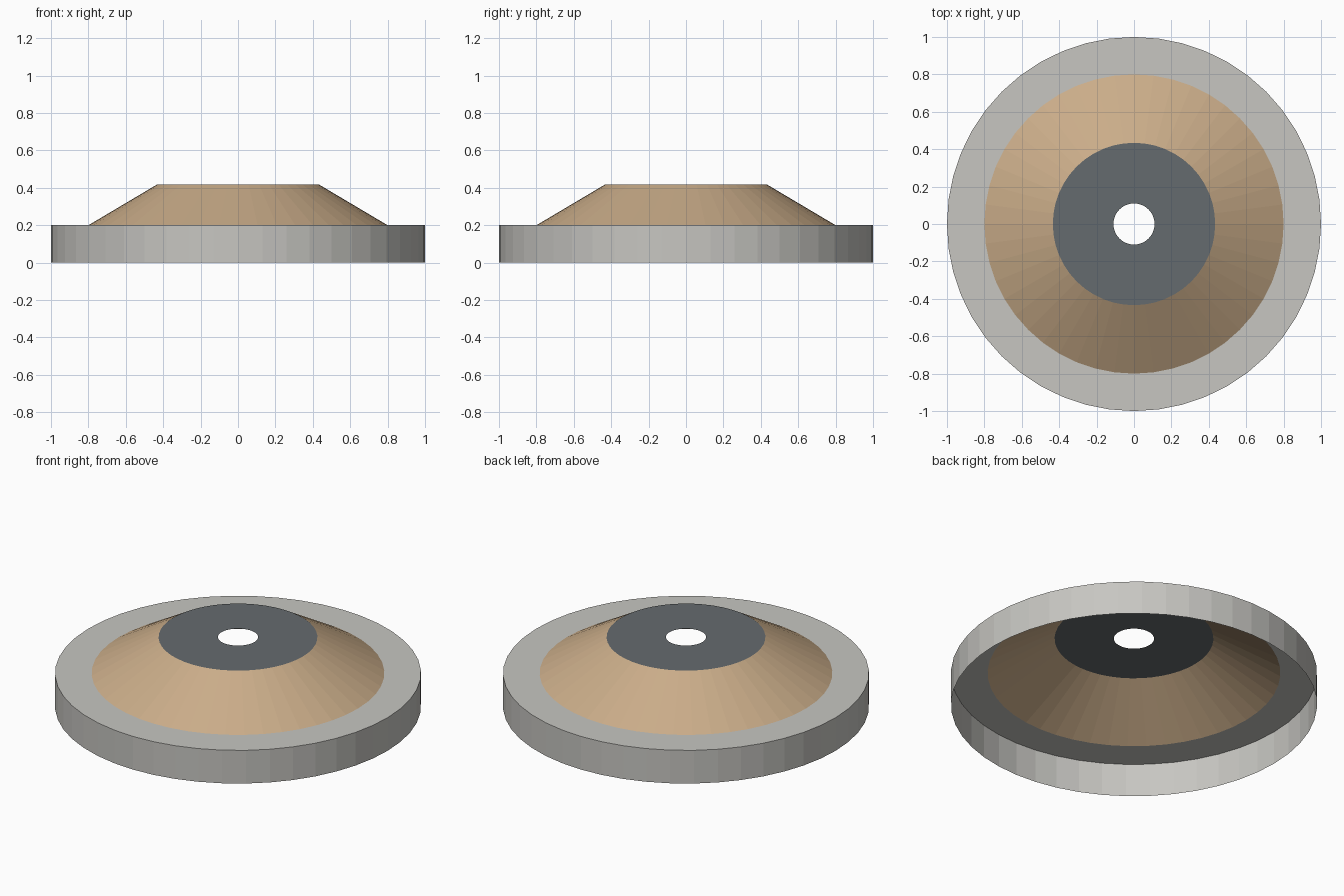
import bpy
import bmesh
from math import cos, sin, tau

SIDES = 48

cube = bpy.data.objects.get("Cube")
if cube:
    bpy.data.objects.remove(cube, do_unlink=True)


def material(name, rgb):
    mat = bpy.data.materials.new(name)
    mat.use_nodes = True
    colour = (*rgb, 1.0)
    mat.diffuse_color = colour
    mat.node_tree.nodes["Principled BSDF"].inputs["Base Color"].default_value = colour
    return mat


def lathe(name, profile, mat):
    """Spin (radius, height) points into an open, flat-faced shell."""
    bm = bmesh.new()
    rings = [[bm.verts.new((r * cos(tau * i / SIDES), r * sin(tau * i / SIDES), z))
              for i in range(SIDES)] for r, z in profile]
    for low, high in zip(rings, rings[1:]):
        for i in range(SIDES):
            j = (i + 1) % SIDES
            bm.faces.new((low[i], low[j], high[j], high[i]))
    mesh = bpy.data.meshes.new(name)
    bm.to_mesh(mesh)
    bm.free()
    mesh.materials.append(mat)
    obj = bpy.data.objects.new(name, mesh)
    bpy.context.collection.objects.link(obj)
    return obj


grey = material("pale grey", (0.57, 0.565, 0.535))
tan = material("warm tan", (0.59, 0.415, 0.25))
slate = material("dark slate", (0.13, 0.147, 0.157))

# Outer wall and flat rim, open underneath
lathe("outer_rim", [(1.0, 0.0), (1.0, 0.2), (0.8, 0.2)], grey)
# Sloping cone
lathe("sloped_cone", [(0.8, 0.2), (0.434, 0.417)], tan)
# Flat cap with a central hole
lathe("centre_cap", [(0.434, 0.417), (0.11, 0.417)], slate)
